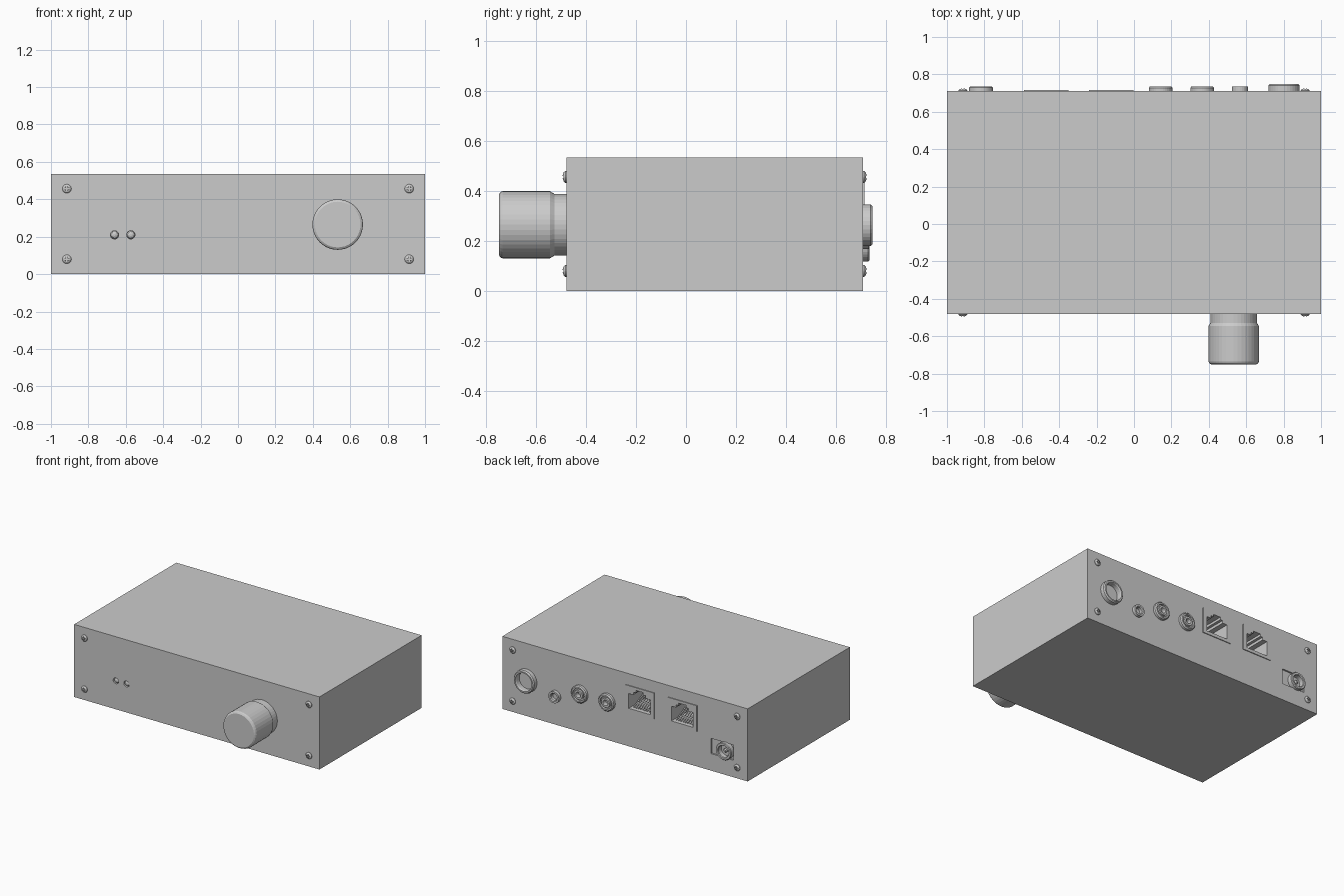
import bpy, bmesh
from math import pi, cos, sin

if "Cube" in bpy.data.objects:
    bpy.data.objects.remove(bpy.data.objects["Cube"])

FRONT, BACK, H = -0.48, 0.71, 0.535


def finish(bm, name):
    bmesh.ops.recalc_face_normals(bm, faces=bm.faces)
    me = bpy.data.meshes.new(name)
    bm.to_mesh(me)
    bm.free()
    ob = bpy.data.objects.new(name, me)
    bpy.context.collection.objects.link(ob)
    return ob


def box(name, x0, x1, y0, y1, z0, z1):
    return prism(name, [(x0, z0), (x1, z0), (x1, z1), (x0, z1)], y0, y1)


def prism(name, pts, y0, y1):
    """Extrude an x/z outline along y."""
    bm = bmesh.new()
    face = bm.faces.new([bm.verts.new((x, y0, z)) for x, z in pts])
    ext = bmesh.ops.extrude_face_region(bm, geom=[face])
    vs = [g for g in ext["geom"] if isinstance(g, bmesh.types.BMVert)]
    bmesh.ops.translate(bm, verts=vs, vec=(0, y1 - y0, 0))
    return finish(bm, name)


def lathe(name, profile, x, z, y, out, n=32):
    """Revolve (radius, outward distance) points about a y axis, capping both ends."""
    bm = bmesh.new()
    rings = [[bm.verts.new((x + r * cos(2 * pi * i / n), y + out * d, z + r * sin(2 * pi * i / n)))
              for i in range(n)] for r, d in profile]
    for a, b in zip(rings, rings[1:]):
        for i in range(n):
            j = (i + 1) % n
            bm.faces.new((a[i], a[j], b[j], b[i]))
    bm.faces.new(rings[0])
    bm.faces.new(rings[-1])
    return finish(bm, name)


def cut(target, cutter):
    mod = target.modifiers.new("cut", "BOOLEAN")
    mod.operation, mod.solver, mod.object = "DIFFERENCE", "EXACT", cutter
    bpy.context.view_layer.objects.active = target
    bpy.ops.object.modifier_apply(modifier=mod.name)


def drop(ob):
    bpy.data.objects.remove(ob, do_unlink=True)


def bore(target, r, depth, x, z, y, out):
    c = lathe("cutter", [(r, -depth), (r, 0.05)], x, z, y, out)
    cut(target, c)
    drop(c)


# Case
case = box("case", -1, 1, FRONT, BACK, 0, H)

# Volume knob
lathe("volume_knob", [(0.124, -0.01), (0.124, 0.048), (0.135, 0.066), (0.135, 0.255),
                      (0.131, 0.264), (0.122, 0.27)], 0.533, 0.265, FRONT, -1, 40)

# Indicator lights set flush in the front panel
for i, x in enumerate((-0.66, -0.573)):
    bore(case, 0.022, 0.03, x, 0.21, FRONT, -1)
    lathe(f"indicator_light_{i}", [(0.0215, -0.035), (0.0215, -0.014), (0.016, -0.006), (0.006, -0.002)],
          x, 0.21, FRONT, -1, 20)

# Cross-head screws at the panel corners
for side, y, out in (("front", FRONT, -1), ("back", BACK, 1)):
    screw = lathe(side + "_screw", [(0.024, -0.005), (0.024, 0.004), (0.019, 0.010), (0.010, 0.014), (0.003, 0.015)],
                  0, 0, y, out, 20)
    ya, yb = sorted((y + out * 0.004, y + out * 0.03))
    for w, h in ((0.014, 0.004), (0.004, 0.014)):
        slot = box("cutter", -w, w, ya, yb, -h, h)
        cut(screw, slot)
        drop(slot)
    spots = [(sx * 0.915, z) for sx in (-1, 1) for z in (0.08, 0.457)]
    for i, (x, z) in enumerate(spots):
        ob = screw if i == 0 else screw.copy()
        if i:
            bpy.context.collection.objects.link(ob)
        ob.location = (x, 0, z)

# Large round jack
bore(case, 0.075, 0.16, 0.802, 0.263, BACK, 1)
lathe("large_jack", [(0.084, -0.004), (0.084, 0.030), (0.077, 0.038), (0.067, 0.038),
                     (0.063, 0.030), (0.063, -0.15)], 0.802, 0.263, BACK, 1)

# Small round jack
bore(case, 0.034, 0.12, 0.566, 0.21, BACK, 1)
lathe("small_jack", [(0.043, -0.004), (0.043, 0.024), (0.030, 0.024), (0.024, 0.018),
                     (0.024, -0.11)], 0.566, 0.21, BACK, 1, 24)

# Pair of phono sockets
for i, x in enumerate((0.142, 0.364)):
    bore(case, 0.03, 0.1, x, 0.283, BACK, 1)
    lathe(f"phono_socket_{i}", [(0.063, -0.004), (0.063, 0.018), (0.056, 0.026), (0.046, 0.026),
                                (0.044, 0.014), (0.036, 0.014), (0.034, 0.026), (0.020, 0.026),
                                (0.018, 0.020), (0.018, -0.09)], x, 0.283, BACK, 1)

# Network sockets: stepped opening in a thin frame, with contact strips
for n, cx in enumerate((-0.122, -0.47)):
    frame = box(f"network_socket_{n}", cx - 0.119, cx + 0.119, BACK - 0.002, BACK + 0.006, 0.26, 0.45)
    half = [(0.088, 0.283), (0.088, 0.392), (0.05, 0.392), (0.05, 0.412), (0.03, 0.412), (0.03, 0.43)]
    outline = [(cx + x, z) for x, z in half] + [(cx - x, z) for x, z in reversed(half)]
    hole = prism("cutter", outline, BACK - 0.2, BACK + 0.05)
    cut(frame, hole)
    cut(case, hole)
    drop(hole)
    for k in range(8):
        x = cx + (k - 3.5) * 0.018
        pin = box(f"network_{n}_contact_{k}", x - 0.004, x + 0.004, BACK - 0.16, BACK - 0.02, 0.285, 0.291)
        for v in pin.data.vertices:      # slope each contact up toward the back
            if v.co.y < BACK - 0.1:
                v.co.z += 0.07

# Power inlet in a shallow rectangular recess
recess = box("cutter", -0.885, -0.70, BACK - 0.012, BACK + 0.05, 0.125, 0.238)
cut(case, recess)
drop(recess)
PX, PZ = -0.818, 0.18
bore(case, 0.05, 0.14, PX, PZ, BACK, 1)
lathe("power_inlet", [(0.063, -0.014), (0.063, 0.020), (0.059, 0.025), (0.046, 0.025),
                      (0.042, 0.020), (0.042, -0.13)], PX, PZ, BACK, 1)
lathe("power_pin", [(0.014, -0.132), (0.014, 0.0), (0.008, 0.008)], PX, PZ, BACK, 1, 16)
